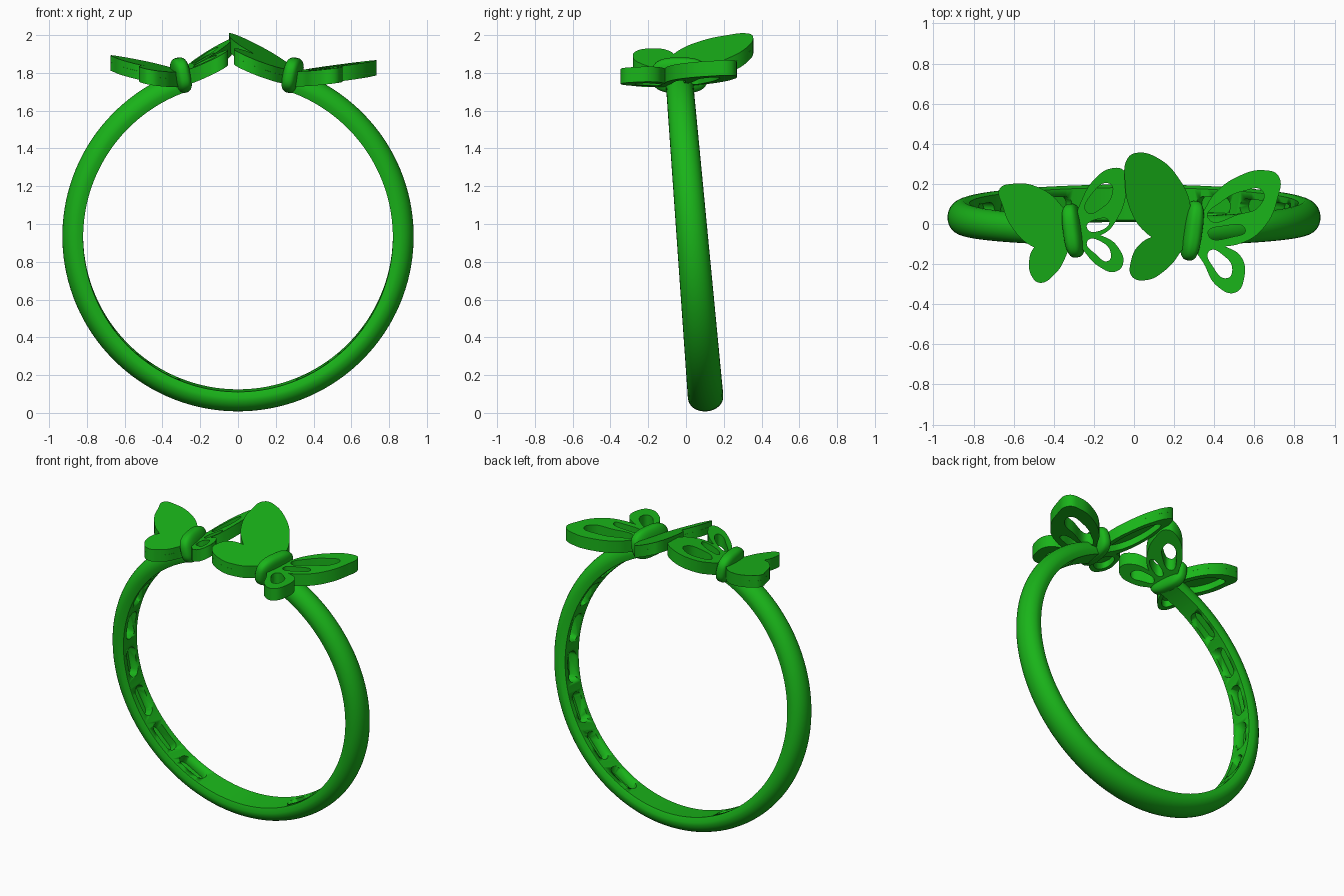
import bpy, bmesh, math
from mathutils import Matrix, Vector

if "Cube" in bpy.data.objects:
    bpy.data.objects.remove(bpy.data.objects["Cube"])

green = bpy.data.materials.new("green")
green.diffuse_color = (0.01, 0.46, 0.01, 1)
green.use_nodes = True
green.node_tree.nodes["Principled BSDF"].inputs["Base Color"].default_value = green.diffuse_color


def finish(bm, name, angle=35):
    bmesh.ops.remove_doubles(bm, verts=bm.verts, dist=1e-5)
    bmesh.ops.recalc_face_normals(bm, faces=bm.faces)
    me = bpy.data.meshes.new(name)
    bm.to_mesh(me)
    bm.free()
    me.materials.append(green)
    ob = bpy.data.objects.new(name, me)
    bpy.context.collection.objects.link(ob)
    bpy.ops.object.select_all(action='DESELECT')
    ob.select_set(True)
    bpy.context.view_layer.objects.active = ob
    bpy.ops.object.shade_smooth_by_angle(angle=math.radians(angle))
    return ob


# ---- Band: open D-section sweep, wider at the bottom, leaning forward ----
R_IN = 0.82
START = math.radians(19)
tilt = Matrix.Translation((0, 0.033, 0.935)) @ Matrix.Rotation(0.083, 4, 'X')


def on_ring(a, r, y):
    return Vector((r * math.sin(a), y, r * math.cos(a)))


section = [(-0.86, 0.0), (0.86, 0.0)]
for i in range(17):
    t = math.pi * i / 16
    section.append((math.cos(t), 0.03 + 0.08 * math.sin(t) ** 0.9))

bm = bmesh.new()
rings = []
N = 120
for i in range(N + 1):
    a = START + (2 * math.pi - 2 * START) * i / N
    half = 0.083 - 0.011 * math.cos(a)
    rings.append([bm.verts.new(tilt @ on_ring(a, R_IN + v, u * half)) for u, v in section])
for p, q in zip(rings, rings[1:]):
    for j in range(len(section)):
        k = (j + 1) % len(section)
        bm.faces.new((p[j], p[k], q[k], q[j]))
bm.faces.new(rings[0])
bm.faces.new(rings[-1][::-1])
band = finish(bm, "band")

# Rounded slots sunk into the inner face, mirrored on both sides
bm = bmesh.new()
for side in (-1, 1):
    for k in range(7):
        a = math.pi + side * math.radians(29 + 18 * k)
        out = on_ring(a, 1, 0)
        tan = Vector((math.cos(a), 0, -math.sin(a)))
        loops = []
        for r in (0.78, 0.873):
            loop = []
            for i in range(20):
                t = 2 * math.pi * (i + 0.5) / 20
                s = math.cos(t) * 0.04 + math.copysign(0.058, math.cos(t))
                p = out * r + tan * s + Vector((0, math.sin(t) * 0.042, 0))
                loop.append(bm.verts.new(tilt @ p))
            loops.append(loop)
        for j in range(20):
            m = (j + 1) % 20
            bm.faces.new((loops[0][j], loops[0][m], loops[1][m], loops[1][j]))
        bm.faces.new(loops[0])
        bm.faces.new(loops[1])
cutter = finish(bm, "slot_cutter")
cutter.hide_render = True
mod = band.modifiers.new("slots", 'BOOLEAN')
mod.operation = 'DIFFERENCE'
mod.solver = 'EXACT'
mod.object = cutter
bpy.context.view_layer.objects.active = band
bpy.ops.object.modifier_apply(modifier=mod.name)
bpy.data.objects.remove(cutter)


# ---- Wings: filled smooth outlines with holes, tilted by shearing in z ----
def slab(bm, outlines, plane, top, bottom):
    cu = bpy.data.curves.new("outline", 'CURVE')
    cu.dimensions = '2D'
    cu.fill_mode = 'BOTH'
    cu.extrude = (top - bottom) / 2
    cu.resolution_u = 8
    for pts in outlines:
        sp = cu.splines.new('BEZIER')
        sp.bezier_points.add(len(pts) - 1)
        sp.use_cyclic_u = True
        for bp, (x, y) in zip(sp.bezier_points, pts):
            bp.co = (x, y, 0)
            bp.handle_left_type = bp.handle_right_type = 'AUTO'
    ob = bpy.data.objects.new("outline", cu)
    bpy.context.collection.objects.link(ob)
    dg = bpy.context.evaluated_depsgraph_get()
    me = bpy.data.meshes.new_from_object(ob.evaluated_get(dg))
    x0, z0, sx, sy = plane
    for v in me.vertices:
        v.co.z += (top + bottom) / 2 + z0 + sx * (v.co.x - x0) + sy * v.co.y
    bm.from_mesh(me)
    bpy.data.objects.remove(ob)
    bpy.data.meshes.remove(me)


def wing(name, plane, outline, holes=None):
    bm = bmesh.new()
    if holes:                       # openwork wing
        slab(bm, [outline] + holes, plane, 0, -0.08)
    else:                           # closed on top, hollow underneath
        cx = sum(p[0] for p in outline) / len(outline)
        cy = sum(p[1] for p in outline) / len(outline)
        inner = [(cx + (x - cx) * 0.68, cy + (y - cy) * 0.68) for x, y in outline]
        slab(bm, [outline], plane, 0, -0.035)
        slab(bm, [outline, inner], plane, -0.0352, -0.08)
    finish(bm, name)


# Left butterfly (plane = pivot x, height, slope in x, slope in y)
solid_l = (-0.30, 1.812, -0.18, 0.085)
open_l = (-0.30, 1.812, 0.53, 0.12)
wing("left_solid_upper_wing", solid_l,
     [(-.31, .0), (-.36, .09), (-.47, .18), (-.61, .2), (-.67, .175), (-.655, .09),
      (-.61, -.015), (-.5, -.115), (-.38, -.13), (-.31, -.1)])
wing("left_solid_lower_wing", solid_l,
     [(-.31, -.06), (-.42, -.07), (-.5, -.12), (-.523, -.19), (-.51, -.26), (-.47, -.293),
      (-.395, -.25), (-.335, -.15)])
wing("left_open_upper_wing", open_l,
     [(-.29, .03), (-.265, .11), (-.2, .22), (-.11, .278), (-.05, .265), (-.04, .15),
      (-.09, .015), (-.145, -.045), (-.24, -.07), (-.29, -.06)],
     [[(-.235, .06), (-.21, .15), (-.12, .2), (-.112, .14), (-.155, .085)],
      [(-.235, -.02), (-.18, .025), (-.125, .015), (-.15, -.025)]])
wing("left_open_lower_wing", open_l,
     [(-.29, -.06), (-.22, -.05), (-.145, -.065), (-.08, -.115), (-.055, -.2),
      (-.095, -.238), (-.17, -.215), (-.245, -.14)],
     [[(-.232, -.085), (-.16, -.09), (-.115, -.15), (-.13, -.185), (-.185, -.155)]])

# Right butterfly
solid_r = (0.29, 1.818, -0.45, 0.14)
open_r = (0.29, 1.808, 0.12, 0.03)
wing("right_solid_upper_wing", solid_r,
     [(.28, .1), (.225, .225), (.125, .325), (.015, .355), (-.03, .33), (-.045, .2),
      (-.02, .075), (.05, -.035), (.15, -.09), (.27, -.08)])
wing("right_solid_lower_wing", solid_r,
     [(.27, -.05), (.125, -.055), (.03, -.1), (-.015, -.185), (-.01, -.262), (.06, -.28),
      (.15, -.235), (.225, -.15)])
wing("right_open_upper_wing", open_r,
     [(.31, .0), (.35, .07), (.4, .15), (.525, .24), (.65, .268), (.72, .24), (.715, .125),
      (.65, -.015), (.55, -.09), (.4, -.11), (.32, -.09)],
     [[(.37, .03), (.435, .11), (.55, .165), (.64, .165), (.625, .09), (.525, .05)],
      [(.37, -.05), (.45, -.01), (.555, -.03), (.5, -.062)]])
wing("right_open_lower_wing", open_r,
     [(.31, -.08), (.38, -.085), (.45, -.11), (.535, -.165), (.55, -.265), (.505, -.342),
      (.415, -.31), (.355, -.21)],
     [[(.375, -.135), (.45, -.16), (.49, -.225), (.465, -.27), (.395, -.215)]])

# ---- Bodies: rounded blocks that clasp the band ends ----
for name, x, lean, turn, length in (("left_body", -0.302, -0.2, 0.13, 0.135),
                                    ("right_body", 0.289, 0.2, -0.13, 0.15)):
    bm = bmesh.new()
    bmesh.ops.create_uvsphere(bm, u_segments=40, v_segments=24, radius=1)
    for v in bm.verts:
        v.co = [math.copysign(abs(c) ** 0.7, c) for c in v.co]
        v.co.x *= 0.046
        v.co.y *= length
        v.co.z *= 0.095
    m = Matrix.Translation((x, -0.033, 1.787))
    m = m @ Matrix.Rotation(turn, 4, 'Z') @ Matrix.Rotation(lean, 4, 'Y')
    bmesh.ops.transform(bm, matrix=m, verts=bm.verts)
    finish(bm, name, 60)
